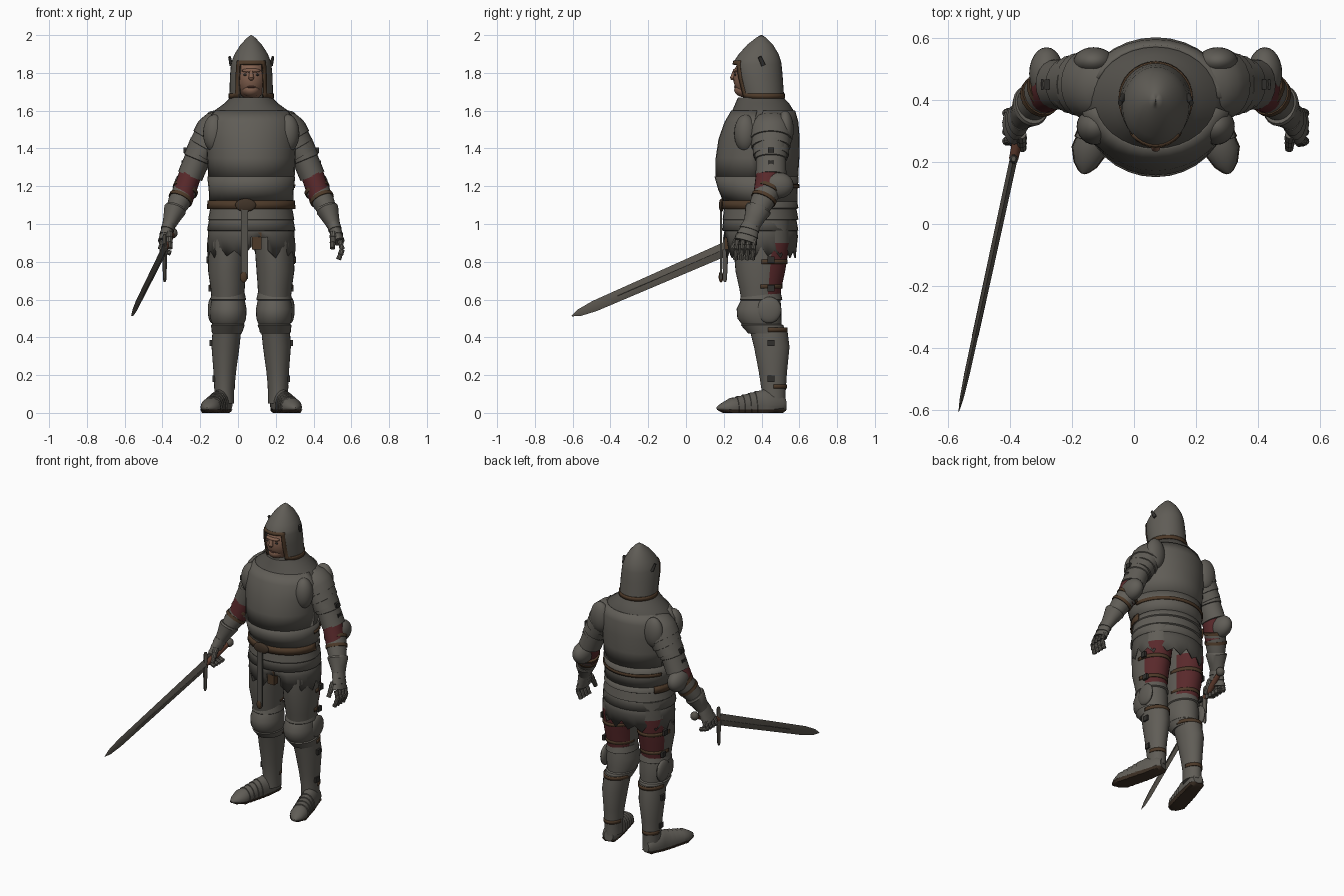
import bpy, bmesh, math
from mathutils import Vector, Matrix

cube = bpy.data.objects.get("Cube")
if cube:
    bpy.data.objects.remove(cube, do_unlink=True)

CX = 0.07      # body centre line
SEG = 32
FRONT = SEG * 3 // 4
made = []


def material(name, *rgb):
    m = bpy.data.materials.new(name)
    m.use_nodes = True
    m.diffuse_color = (*rgb, 1)
    m.node_tree.nodes["Principled BSDF"].inputs["Base Color"].default_value = (*rgb, 1)
    return m


steel = material("plate steel", .117, .109, .094)
mail = material("dark mail", .09, .084, .073)
leather = material("brown leather", .075, .042, .022)
sole_mat = material("dark leather", .05, .032, .02)
cloth = material("red cloth", .1, .022, .024)
skin_mat = material("skin", .22, .115, .075)
lip_mat = material("lips", .13, .055, .04)
blade_mat = material("blade steel", .1, .09, .075)
grip_mat = material("grip leather", .13, .05, .03)
iron = material("dark iron", .03, .028, .025)


def finish(name, bm, mat, shell=0):
    bmesh.ops.recalc_face_normals(bm, faces=bm.faces)
    mesh = bpy.data.meshes.new(name)
    bm.to_mesh(mesh)
    bm.free()
    mesh.materials.append(mat)
    obj = bpy.data.objects.new(name, mesh)
    bpy.context.scene.collection.objects.link(obj)
    if shell:
        mod = obj.modifiers.new("thickness", "SOLIDIFY")
        mod.thickness = shell
        mod.offset = -1
    made.append(obj)
    return obj


def bridge(name, rings, mat, keep=None, shell=0, adjust=None):
    """Join rings of points; keep(row, segment) leaves an open shell."""
    bm = bmesh.new()
    rows = [[bm.verts.new(p) for p in ring] for ring in rings]
    n = len(rows[0])
    for k in range(len(rows) - 1):
        for j in range(n):
            if keep is None or keep(k, j):
                i = (j + 1) % n
                bm.faces.new((rows[k][j], rows[k][i], rows[k + 1][i], rows[k + 1][j]))
    if keep is None:
        bm.faces.new(rows[0])
        bm.faces.new(rows[-1])
    if adjust:
        adjust(rows)
    loose = [v for v in bm.verts if not v.link_faces]
    bmesh.ops.delete(bm, geom=loose, context="VERTS")
    return finish(name, bm, mat, shell)


def ring(c, u, v, n=SEG):
    turn = [math.tau * j / n for j in range(n)]
    return [c + u * math.cos(a) + v * math.sin(a) for a in turn]


def loft(name, rows, mat, s=0, grow=0, **options):
    """Upright body; each row is height, half width, front, back, offset."""
    rings = []
    for z, half, front, back, *off in rows:
        c = Vector((CX + s * (off[0] if off else 0), (front + back) / 2, z))
        rings.append(ring(c, Vector((half + grow, 0, 0)), Vector((0, (back - front) / 2 + grow, 0))))
    return bridge(name, rings, mat, **options)


def tube(name, a, b, profile, mat, n=20, **options):
    """Straight limb; profile rows are position, side radius, depth radius."""
    d = (b - a).normalized()
    u = d.cross(Vector((0, 0, 1)) if abs(d.y) > .8 else Vector((0, 1, 0))).normalized()
    v = d.cross(u)
    return bridge(name, [ring(a.lerp(b, t), u * rx, v * ry, n) for t, rx, ry in profile], mat, **options)


def lames(n, t0, t1, ra, rb, step=.006):
    """Overlapping plates as a saw-tooth profile."""
    out = []
    for i in range(n):
        for e in (0, 1):
            t = (i + e * .97) / n
            out.append((t0 + (t1 - t0) * t, *[p + (q - p) * t + e * step for p, q in zip(ra, rb)]))
    return out


def ball(name, c, size, mat):
    bm = bmesh.new()
    bmesh.ops.create_uvsphere(bm, u_segments=24, v_segments=14, radius=1,
                              matrix=Matrix.Translation(c) @ Matrix.Diagonal((*size, 1)))
    return finish(name, bm, mat)


def box(name, c, size, mat):
    bm = bmesh.new()
    bmesh.ops.create_cube(bm, size=1, matrix=Matrix.Translation(c) @ Matrix.Diagonal((*size, 1)))
    return finish(name, bm, mat)


def P(s, off, y, z):
    return Vector((CX + s * off, y, z))


def from_front(j):
    return abs(j + .5 - FRONT)


# helmet with face opening and leather trim
helmet = [(1.665, .115, .29, .52), (1.69, .115, .282, .518), (1.78, .113, .258, .512),
          (1.845, .107, .25, .506), (1.865, .102, .256, .502), (1.9, .088, .28, .49),
          (1.95, .056, .325, .46), (1.985, .023, .37, .425), (2, .003, .395, .403)]
loft("helmet", helmet, steel, shell=.01, keep=lambda k, j: k > 2 or from_front(j) > 3)
loft("helmet_trim", helmet[:5], leather, grow=.005, shell=.008,
     keep=lambda k, j: from_front(j) < 4 if k == 3 else from_front(j) > 3 and (k == 0 or from_front(j) < 4))

# head and face
ball("head", P(0, 0, .36, 1.775), (.085, .11, .12), skin_mat)
ball("jaw", P(0, 0, .315, 1.71), (.05, .06, .04), skin_mat)
ball("brow", P(0, 0, .268, 1.812), (.05, .02, .012), skin_mat)
tube("nose", P(0, 0, .256, 1.81), P(0, 0, .244, 1.762), [(0, .008, .008), (.8, .015, .014), (1, .009, .006)], skin_mat)
ball("mouth", P(0, 0, .265, 1.725), (.024, .01, .006), lip_mat)
for s, side in ((-1, "right"), (1, "left")):
    ball(side + "_eye", P(s, .03, .263, 1.79), (.013, .007, .006), iron)
    tube(side + "_helmet_hook", P(s, .105, .41, 1.84), P(s, .115, .39, 1.885), [(0, .01, .012), (1, .007, .01)], iron)

# torso, breastplate and backplate
torso = [(1.67, .11, .275, .515), (1.64, .14, .262, .545), (1.6, .195, .245, .57), (1.54, .235, .21, .587),
         (1.45, .235, .178, .594), (1.35, .228, .163, .592), (1.25, .222, .162, .586),
         (1.18, .214, .182, .58), (1.12, .212, .208, .578), (1.02, .22, .21, .58)]
loft("mail_shirt", torso, mail)
loft("breastplate", torso[2:7], steel, grow=.006, shell=.01, keep=lambda k, j: from_front(j) < 8 - (k == 0))
loft("backplate", torso[2:7], steel, grow=.008, shell=.012, keep=lambda k, j: from_front(j) > 10)
loft("waist_plate", torso[6:9], steel, grow=.011, shell=.012, keep=lambda k, j: True)
loft("back_strap", [(1.21, .222, .17, .59), (1.19, .22, .174, .588)], leather, grow=.012, shell=.006,
     keep=lambda k, j: from_front(j) > 10)

# skirt plates and ragged mail hem
skirt = []
for i in range(3):
    skirt += [(1.14 - i * .06, .212 + i * .006, .205 - i * .004, .585),
              (1.085 - i * .06, .222 + i * .006, .198 - i * .004, .595)]
loft("skirt_plates", skirt, steel, shell=.01, keep=lambda k, j: True)


def ragged(rows):
    for j, v in enumerate(rows[-1]):
        v.co.z -= (.0, .05, .02, .06)[j % 4]


loft("mail_hem", [(.99, .226, .205, .59), (.93, .23, .2, .592), (.88, .235, .21, .585)], mail, shell=.008,
     keep=lambda k, j: k == 0 or abs(j - FRONT - .5) > 1, adjust=ragged)

# belt, buckle, hanging strap and pouch
loft("belt", [(1.125, .222, .2, .59), (1.08, .226, .197, .592)], leather, grow=.009, shell=.01,
     keep=lambda k, j: from_front(j) < 11)
ball("belt_buckle", Vector((.04, .188, 1.1)), (.055, .014, .035), sole_mat)
box("hanging_strap", Vector((.035, .185, .9)), (.036, .012, .38), mail)
ball("strap_tip", Vector((.03, .185, .72)), (.02, .012, .03), leather)
box("pouch", Vector((.1, .225, .91)), (.05, .04, .09), leather)

for s, side in ((-1, "right_"), (1, "left_")):
    # leg armour, red cloth on the back of the thigh
    thigh = loft(side + "thigh", [(1.02, .105, .25, .55, .115), (.9, .105, .25, .55, .122), (.75, .1, .262, .525, .128),
                                  (.66, .09, .282, .505, .125), (.55, .08, .3, .49, .125)], steel, s)
    thigh.data.materials.append(cloth)
    for f in thigh.data.polygons:
        if f.normal.y > .3 and f.center.z < .93:
            f.material_index = 1
    loft(side + "knee_plate", [(.64, .086, .298, .5, .122), (.6, .095, .285, .51, .122), (.595, .088, .29, .5, .122),
                               (.55, .097, .268, .505, .122), (.5, .095, .272, .505, .122), (.47, .084, .295, .505, .122),
                               (.465, .09, .29, .515, .124), (.42, .078, .33, .53, .128)], steel, s)
    ball(side + "knee_wing", P(s, .208, .44, .545), (.022, .065, .07), steel)
    greave = [(.45, .076, .335, .535, .128), (.35, .074, .36, .548, .136), (.22, .06, .385, .535, .14),
              (.12, .052, .4, .528, .142), (.05, .052, .4, .528, .142)]
    loft(side + "greave", greave, steel, s)
    for label, z, half, front, back in (("upper_thigh", .8, .104, .26, .538), ("lower_thigh", .67, .094, .28, .51),
                                        ("calf", .44, .083, .33, .538), ("ankle", .14, .056, .394, .534)):
        loft(side + label + "_strap", [(z + d, half, front, back, .128 + .014 * (z < .2)) for d in (.011, -.011)],
             leather, s, shell=.006, keep=lambda k, j: from_front(j) > 8)
    for z, off in ((.81, .23), (.66, .217), (.37, .212), (.18, .198)):
        box(side + "leg_buckle", P(s, off, .45, z), (.016, .035, .034), iron)

    # pointed foot armour on a sole
    heel, toe = P(s, .138, .525, .045), P(s, .235, .162, .025)
    foot = [(0, .03, .035), (.06, .046, .06), (.3, .05, .085)] + lames(5, .35, .8, (.05, .08), (.05, .045), .005)
    foot += [(.92, .036, .026), (.98, .016, .012), (1, .004, .004)]

    def clamp(low, high):
        def apply(rows):
            for v in (v for row in rows for v in row):
                v.co.z = min(max(v.co.z, low), high)
        return apply

    tube(side + "foot_armour", heel, toe, foot, steel, adjust=clamp(.014, 1))
    tube(side + "sole", heel, toe, [(t, rx + .003, ry) for t, rx, ry in foot], sole_mat, adjust=clamp(0, .018))

    # shoulder plates
    tube(side + "shoulder", P(s, .15, .45, 1.575), P(s, .275, .45, 1.36),
         [(0, .04, .06), (.12, .075, .095), (.3, .092, .112)] + lames(3, .4, 1, (.097, .112), (.07, .088)), steel)
    ball(side + "shoulder_front_plate", P(s, .195, .315, 1.48), (.06, .06, .1), steel)
    ball(side + "shoulder_back_plate", P(s, .2, .525, 1.5), (.065, .045, .1), steel)

    # arm plates, red cloth and straps
    elbow, wrist = P(s, .345, .44, 1.19), P(s, .425, .36, 1.03)
    tube(side + "upper_arm", P(s, .25, .45, 1.43), P(s, .325, .45, 1.25), lames(2, 0, 1, (.075, .085), (.062, .075)), steel)
    tube(side + "elbow_cloth", P(s, .31, .445, 1.3), P(s, .365, .42, 1.14), [(0, .06, .07), (1, .06, .065)], cloth)
    ball(side + "elbow_plate", P(s, .352, .485, 1.205), (.056, .085, .07), steel)
    tube(side + "forearm", elbow, wrist, [(0, .058, .066), (.02, .064, .07), (.5, .058, .062), (1, .04, .045)], steel)
    for t, r in ((.0, .069), (.3, .066)):
        tube(side + "forearm_strap", elbow.lerp(wrist, t), elbow.lerp(wrist, t + .1), [(0, r, r + .004), (1, r, r + .003)], leather)
    for z, off in ((1.39, .35), (1.32, .362)):
        box(side + "arm_buckle", P(s, off, .45, z), (.016, .032, .03), iron)

    # gauntlet with jointed fingers
    tube(side + "gauntlet_cuff", P(s, .4, .385, 1.085), P(s, .437, .345, .99),
         [(0, .056, .066), (.1, .06, .07), (.6, .045, .054), (1, .035, .046)], steel)
    tube(side + "hand", P(s, .435, .345, 1.0), P(s, .463, .315, .905), lames(3, 0, 1, (.034, .046), (.028, .058), .004), steel)
    tip_off, tip_z = (.425, .845) if s < 0 else (.462, .812)
    for i in range(4):
        y = .272 + i * .03
        joints = [P(s, .468, y, .915), P(s, .482, y - .005, .865), P(s, tip_off, y - .01, tip_z)]
        for a, b in zip(joints, joints[1:]):
            tube(side + "finger", a, b, lames(2, 0, 1, (.013, .013), (.011, .011), .003), steel, n=10)
    tube(side + "thumb", P(s, .435, .29, .955), P(s, .43, .243, .87), lames(3, 0, 1, (.018, .018), (.011, .011), .003), steel, n=10)

# sword held in the right hand
hilt, point = Vector((-.388, .21, .868)), Vector((-.565, -.605, .513))
back = (hilt - point).normalized()
tube("blade", hilt, point, [(0, .012, .037), (.85, .009, .029), (.95, .006, .019), (1, .001, .002)], blade_mat, n=4)
tube("blade_fuller", hilt, hilt.lerp(point, .7), [(0, .0125, .006), (1, .0105, .004)], mail, n=8)
tube("grip", hilt, hilt + back * .2, [(0, .015, .018), (.5, .018, .021), (1, .013, .016)], grip_mat)
ball("pommel", hilt + back * .215, (.026, .026, .028), blade_mat)
tube("cross_guard", hilt + Vector((0, 0, .08)), hilt + Vector((0, -.004, -.175)),
     [(0, .007, .009), (.05, .011, .013), (.35, .014, .017), (.95, .009, .011), (1, .005, .006)], blade_mat, n=10)

# smooth shading with sharp plate edges
for o in bpy.context.selected_objects:
    o.select_set(False)
for o in made:
    o.select_set(True)
bpy.context.view_layer.objects.active = made[0]
bpy.ops.object.shade_smooth_by_angle(angle=math.radians(35))
